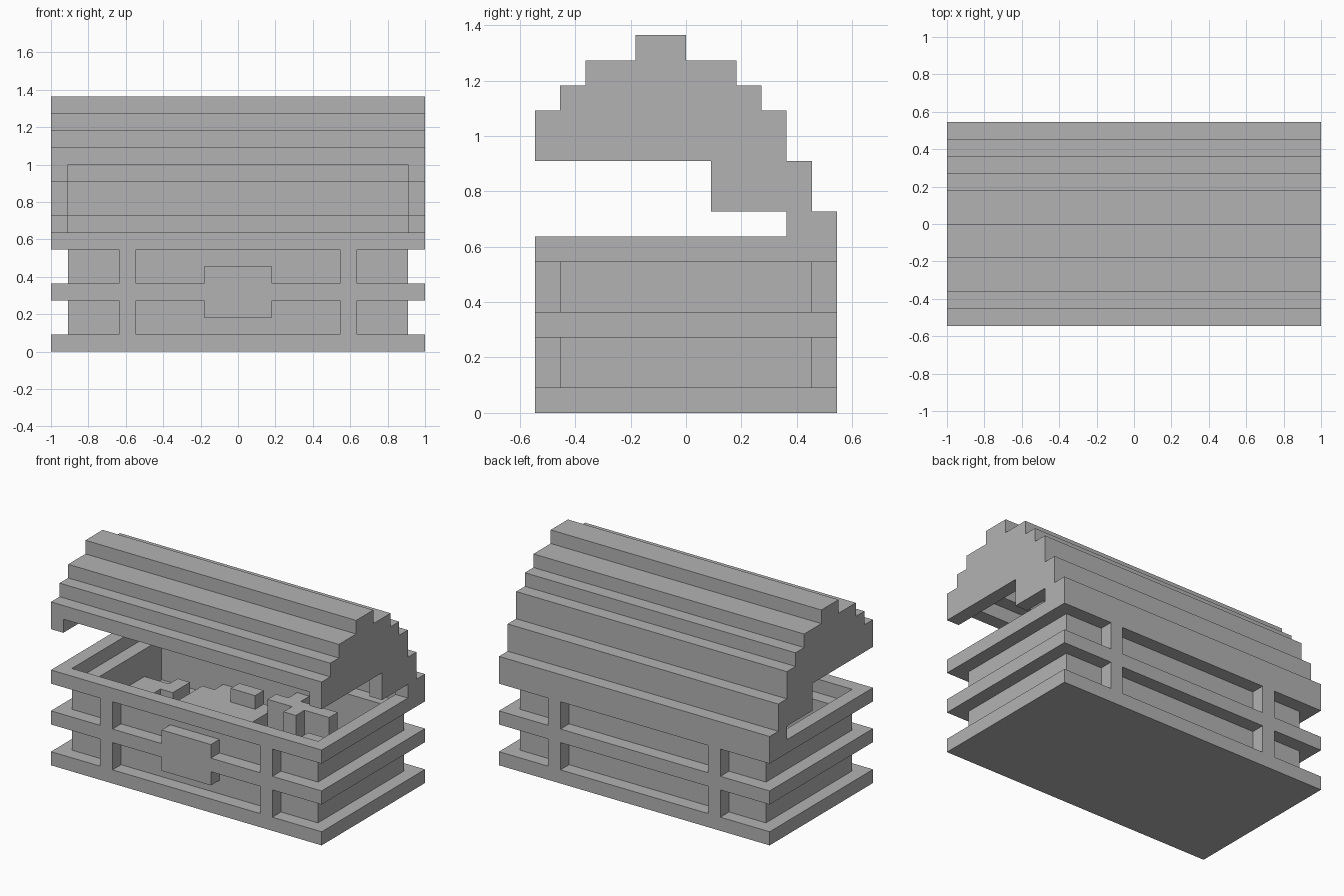
import bpy, bmesh
from mathutils import Vector

if "Cube" in bpy.data.objects:
    bpy.data.objects.remove(bpy.data.objects["Cube"], do_unlink=True)

U = 1 / 11  # size of one block

grey = bpy.data.materials.new("plain_grey")
grey.use_nodes = True
grey.diffuse_color = (0.45, 0.45, 0.45, 1)
grey.node_tree.nodes["Principled BSDF"].inputs["Base Color"].default_value = grey.diffuse_color


def finish(name, bm):
    bmesh.ops.recalc_face_normals(bm, faces=bm.faces)
    bmesh.ops.scale(bm, vec=(U, U, U), verts=bm.verts)
    mesh = bpy.data.meshes.new(name)
    bm.to_mesh(mesh)
    bm.free()
    mesh.materials.append(grey)
    obj = bpy.data.objects.new(name, mesh)
    bpy.context.collection.objects.link(obj)
    return obj


def boxes(name, spans):
    """One object from blocks given as (x0, x1, y0, y1, z0, z1)."""
    bm = bmesh.new()
    for x0, x1, y0, y1, z0, z1 in spans:
        verts = bmesh.ops.create_cube(bm, size=1)["verts"]
        for v in verts:
            v.co = Vector(((x0 + x1) / 2 + v.co.x * (x1 - x0),
                           (y0 + y1) / 2 + v.co.y * (y1 - y0),
                           (z0 + z1) / 2 + v.co.z * (z1 - z0)))
    return finish(name, bm)


def extrude_x(name, profile, x0, x1):
    bm = bmesh.new()
    face = bm.faces.new([bm.verts.new((x0, y, z)) for y, z in profile])
    new = bmesh.ops.extrude_face_region(bm, geom=[face])["geom"]
    bmesh.ops.translate(bm, vec=(x1 - x0, 0, 0),
                        verts=[g for g in new if isinstance(g, bmesh.types.BMVert)])
    return finish(name, bm)


def ring(name, x, y, z0, z1):
    """Rectangular frame one block thick."""
    obj = boxes(name, [(-x, x, -y, 1 - y, z0, z1), (-x, x, y - 1, y, z0, z1),
                       (-x, 1 - x, 1 - y, y - 1, z0, z1), (x - 1, x, 1 - y, y - 1, z0, z1)])
    bm = bmesh.new()
    bm.from_mesh(obj.data)
    bm.to_mesh(obj.data)
    bm.free()


# Chest body
boxes("base_slab", [(-11, 11, -6, 6, 0, 1)])
ring("inner_walls", 10, 5, 1, 6)
ring("middle_band", 11, 6, 3, 4)
ring("top_rim", 11, 6, 6, 7)

# Upright straps on front and back
boxes("upright_straps", [(x, x + 1, y, y + 1, z, z + 2)
                         for x in (-7, 6) for y in (-6, 5) for z in (1, 4)])

# Lock plate, above and below the middle band
boxes("lock_plate", [(-2, 2, -6, -5, 2, 3), (-2, 2, -6, -5, 4, 5)])

# Stepped lid: bars as (y0, y1, z0, z1)
bars = [(-6, -5, 11, 12), (-5, -4, 12, 13), (-4, -2, 13, 14), (-2, 0, 14, 15),
        (0, 2, 13, 14), (2, 3, 12, 13), (3, 4, 10, 12), (4, 5, 8, 10), (5, 6, 7, 8)]
boxes("lid_shell", [(-10, 10, *bar) for bar in bars])

# Lid ends follow the same steps over a notched underside
outline = []
for i, (y0, y1, z0, z1) in enumerate(bars):
    outline += [(y0, z1), (y1, z1)]
outline += [(6, 7), (4, 7), (4, 8), (1, 8), (1, 10), (-6, 10)]
for side, x in (("right", -11), ("left", 10)):
    extrude_x("lid_end_" + side, outline, x, x + 1)

# Heaped contents
boxes("contents_bed", [(-9, 9, -4, 4, 1, 3)])
boxes("contents_heap", [
    (-9, -7, 0, 2, 3, 4), (-7, -6, 1, 3, 3, 4), (-5, 1, 0, 3, 3, 4), (-4, -1, 3, 4, 3, 4),
    (-2, 0, 2, 3, 4, 5), (1, 4, 2, 3, 3, 5), (3, 4, 1, 2, 3, 5), (2, 3, 3, 4, 3, 5),
    (4, 6, 2, 3, 3, 5), (5, 7, -1, 1, 3, 4), (-3, 1, -3, -1, 3, 4), (-7, -5, -3, -2, 3, 4)])
